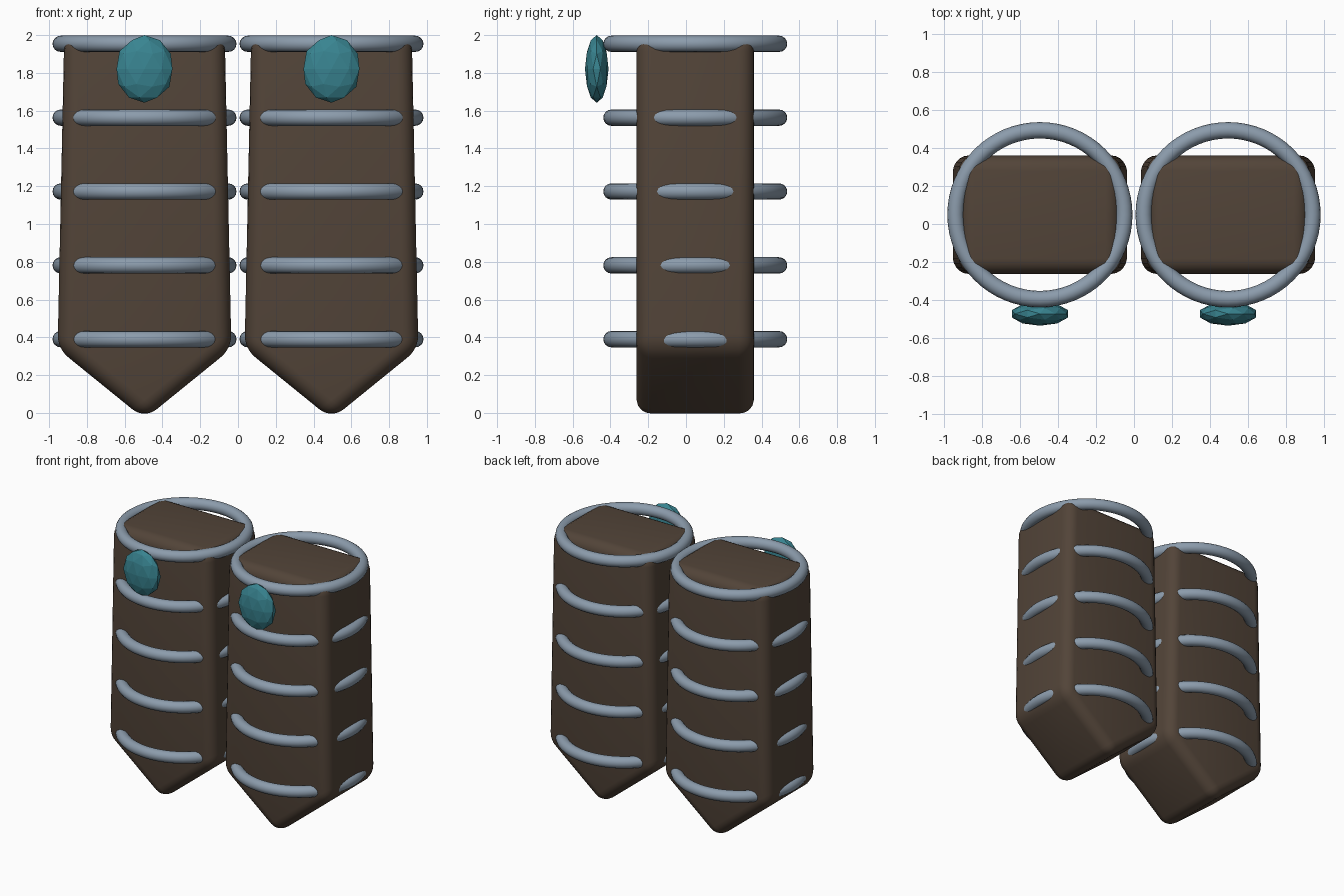
import bpy, bmesh
from mathutils import Vector

if "Cube" in bpy.data.objects:
    bpy.data.objects.remove(bpy.data.objects["Cube"])

CX, CY = 0.495, 0.049      # centre of each quiver-like body


def material(name, rgb):
    m = bpy.data.materials.new(name)
    m.diffuse_color = (*rgb, 1)
    m.use_nodes = True
    m.node_tree.nodes["Principled BSDF"].inputs["Base Color"].default_value = m.diffuse_color
    return m


BROWN = material("brown_leather", (0.085, 0.058, 0.04))
STEEL = material("blue_grey_metal", (0.26, 0.33, 0.41))
TEAL = material("teal_gem", (0.04, 0.23, 0.28))


def activate(ob):
    bpy.ops.object.select_all(action='DESELECT')
    ob.select_set(True)
    bpy.context.view_layer.objects.active = ob


# Tapered pentagonal body with rounded edges
def body(name, cx):
    profile = [(0, -0.033), (0.46, 0.34), (0.425, 1.996), (-0.425, 1.996), (-0.46, 0.34)]
    bm = bmesh.new()
    face = bm.faces.new([bm.verts.new((cx + x, CY - 0.311, z)) for x, z in profile])
    ext = bmesh.ops.extrude_face_region(bm, geom=[face])
    moved = [g for g in ext["geom"] if isinstance(g, bmesh.types.BMVert)]
    bmesh.ops.translate(bm, verts=moved, vec=(0, 0.622, 0))
    bmesh.ops.recalc_face_normals(bm, faces=bm.faces)
    bmesh.ops.bevel(bm, geom=bm.edges[:], offset=0.08, segments=5, profile=0.5,
                    affect='EDGES', clamp_overlap=True)
    mesh = bpy.data.meshes.new(name)
    bm.to_mesh(mesh)
    bm.free()
    ob = bpy.data.objects.new(name, mesh)
    bpy.context.collection.objects.link(ob)
    mesh.materials.append(BROWN)
    activate(ob)
    bpy.ops.object.shade_smooth_by_angle()


# Round metal hoop
def hoop(name, cx, z):
    bpy.ops.mesh.primitive_torus_add(location=(cx, CY, z), major_radius=0.444, minor_radius=0.043,
                                     major_segments=64, minor_segments=16)
    ob = bpy.context.object
    ob.name = name
    ob.data.materials.append(STEEL)
    bpy.ops.object.shade_smooth()


# Faceted oval gem, fitted to its size
def gem(name, cx):
    bpy.ops.mesh.primitive_ico_sphere_add(subdivisions=2, radius=1)
    ob = bpy.context.object
    ob.name = name
    half = Vector((0.148, 0.0625, 0.179))
    limit = [max(abs(v.co[i]) for v in ob.data.vertices) for i in range(3)]
    for v in ob.data.vertices:
        v.co = [v.co[i] * half[i] / limit[i] for i in range(3)]
    ob.location = (cx, -0.4725, 1.821)
    ob.data.materials.append(TEAL)


for side, s in (("left", -1), ("right", 1)):
    body(f"{side}_body", s * CX)
    for i in range(5):
        hoop(f"{side}_hoop_{i + 1}", s * CX, 0.39 + i * 0.391)
    gem(f"{side}_gem", s * CX)
